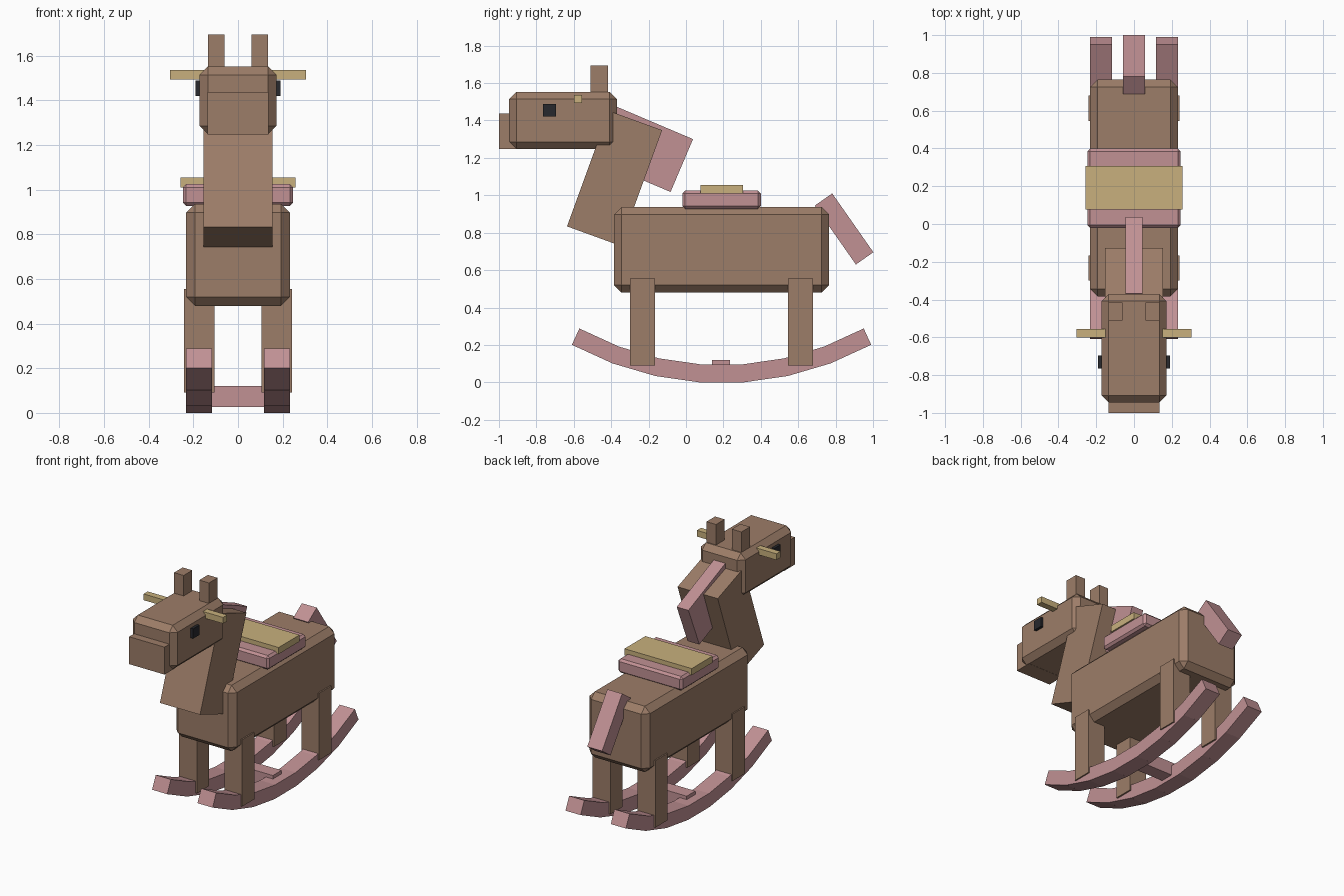
import bpy
from math import radians, sin, cos

if "Cube" in bpy.data.objects:
    bpy.data.objects.remove(bpy.data.objects["Cube"])


def material(name, rgb):
    m = bpy.data.materials.new(name)
    m.diffuse_color = (*rgb, 1)
    m.use_nodes = True
    m.node_tree.nodes["Principled BSDF"].inputs["Base Color"].default_value = m.diffuse_color
    return m


BROWN = material("brown wood", (0.335, 0.205, 0.138))
PINK = material("dusty pink", (0.533, 0.283, 0.296))
TAN = material("pale tan", (0.578, 0.434, 0.205))
DARK = material("dark eye", (0.02, 0.021, 0.026))


def box(name, mat, center, size, tilt=0.0, bevel=0.0):
    """Box with full size, tilted in degrees about x, with an optional chamfer."""
    bpy.ops.mesh.primitive_cube_add(size=1, location=center)
    ob = bpy.context.object
    ob.name = name
    ob.scale = size
    bpy.ops.object.transform_apply(location=False, rotation=False, scale=True)
    ob.rotation_euler.x = radians(tilt)
    ob.data.materials.append(mat)
    if bevel:
        mod = ob.modifiers.new("chamfer", 'BEVEL')
        mod.width = bevel
        mod.segments = 1
    return ob


def span(name, mat, x, y, z, bevel=0.0):
    """Upright box given as (min, max) along each axis."""
    return box(name, mat, [(a + b) / 2 for a, b in (x, y, z)],
               [b - a for a, b in (x, y, z)], 0, bevel)


# Body, neck and head
span("body", BROWN, (-0.232, 0.232), (-0.385, 0.765), (0.48, 0.937), 0.04)
box("neck", BROWN, (0, -0.382, 1.091), (0.308, 0.302, 0.657), -20)
span("head", BROWN, (-0.172, 0.172), (-0.945, -0.37), (1.248, 1.553), 0.038)
span("muzzle", BROWN, (-0.136, 0.136), (-1.0, -0.88), (1.247, 1.437))

# Mane and tail
box("mane", PINK, (0, -0.225, 1.245), (0.09, 0.44, 0.307), -23)
box("tail", PINK, (0, 0.845, 0.82), (0.114, 0.114, 0.384), 35)

# Saddle, its top pad, and the handle through the head
span("saddle", PINK, (-0.247, 0.247), (-0.02, 0.4), (0.928, 1.025), 0.015)
span("saddle_pad", TAN, (-0.258, 0.258), (0.077, 0.306), (1.01, 1.056))
span("handle", TAN, (-0.305, 0.305), (-0.6, -0.555), (1.493, 1.536))

# Stretcher between the rockers
span("rocker_stretcher", PINK, (-0.17, 0.17), (0.14, 0.235), (0.027, 0.12))

R, STEP, THICK = 1.66, 8.2, 0.096   # rocker radius, degrees per piece, thickness
for s, side in ((-1, "right"), (1, "left")):
    # Ears and eyes
    box(f"ear_{side}", BROWN, (s * 0.097, -0.463, 1.59), (0.074, 0.094, 0.21))
    box(f"eye_{side}", DARK, (s * 0.17, -0.73, 1.455), (0.042, 0.068, 0.068))
    # Legs
    for end, y in (("front", -0.233), ("back", 0.613)):
        box(f"{end}_leg_{side}", BROWN, (s * 0.173, y, 0.323), (0.136, 0.134, 0.464))
    # Rocker made of seven straight pieces along an arc
    for i in range(-3, 4):
        a = radians(i * STEP)
        rc = R - THICK / 2
        box(f"rocker_{side}_{i + 4}", PINK,
            (s * 0.174, 0.19 + rc * sin(a), R - rc * cos(a)),
            (0.116, 0.24, THICK), i * STEP)
